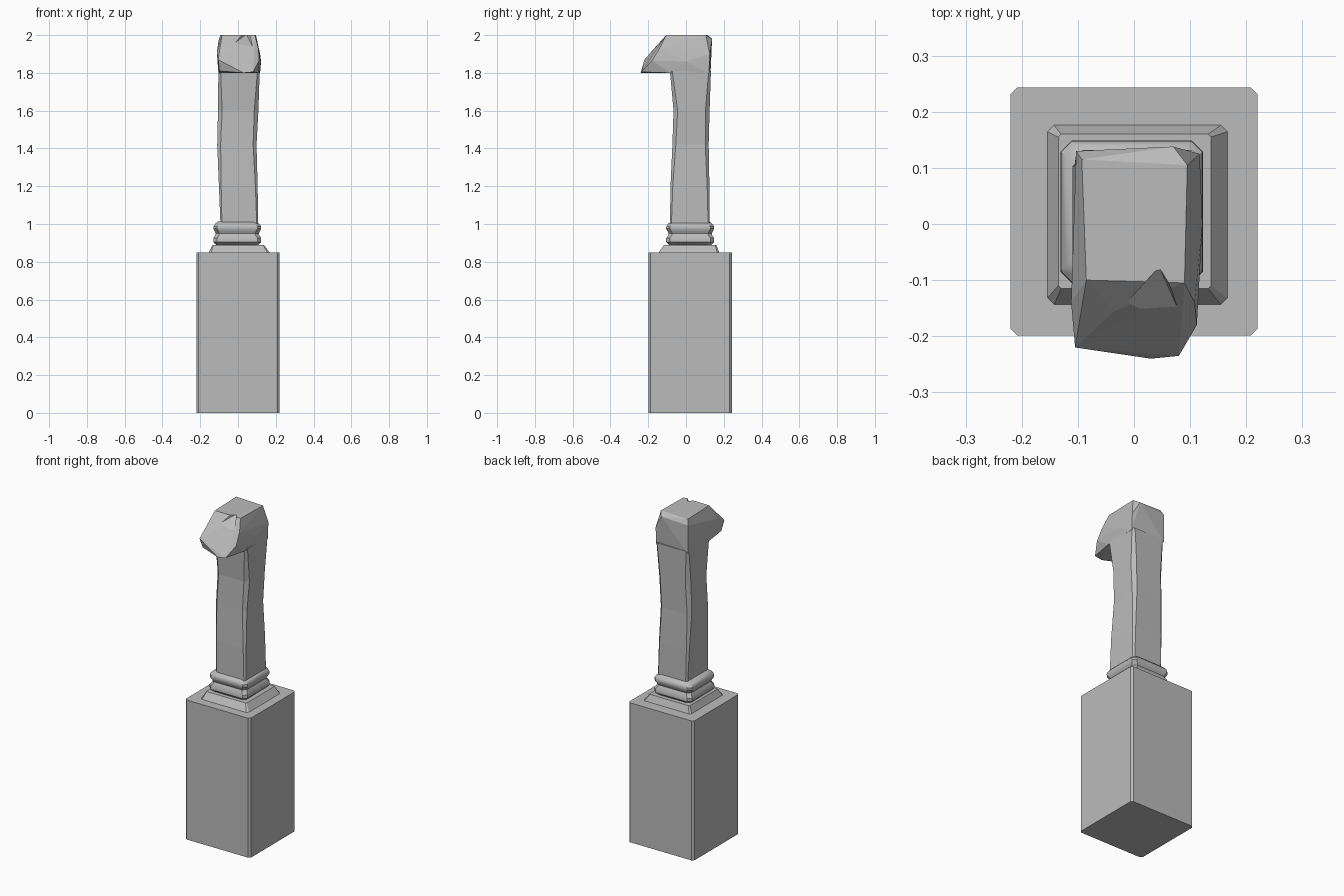
import bpy, bmesh
from mathutils import Vector

old = bpy.data.objects.get("Cube")
if old:
    bpy.data.objects.remove(old)

stone = bpy.data.materials.new("grey stone")
stone.use_nodes = True
GREY = (0.5, 0.5, 0.5, 1)
stone.diffuse_color = GREY
stone.node_tree.nodes["Principled BSDF"].inputs["Base Color"].default_value = GREY


def finish(bm, name):
    bmesh.ops.recalc_face_normals(bm, faces=bm.faces)
    mesh = bpy.data.meshes.new(name)
    bm.to_mesh(mesh)
    bm.free()
    mesh.materials.append(stone)
    obj = bpy.data.objects.new(name, mesh)
    bpy.context.collection.objects.link(obj)
    return obj


def loft(name, rings):
    """Skin a stack of point rings and cap both ends."""
    bm = bmesh.new()
    loops = [[bm.verts.new(p) for p in ring] for ring in rings]
    n = len(loops[0])
    for a, b in zip(loops, loops[1:]):
        for i in range(n):
            j = (i + 1) % n
            bm.faces.new((a[i], a[j], b[j], b[i]))
    bm.faces.new(loops[0])
    bm.faces.new(loops[-1])
    return finish(bm, name)


def chamfered(x0, x1, y0, y1, z, c):
    """Rectangle with cut corners."""
    return [(x0 + c, y0, z), (x1 - c, y0, z), (x1, y0 + c, z), (x1, y1 - c, z),
            (x1 - c, y1, z), (x0 + c, y1, z), (x0, y1 - c, z), (x0, y0 + c, z)]


def hull(name, points):
    bm = bmesh.new()
    for p in points:
        bm.verts.new(p)
    result = bmesh.ops.convex_hull(bm, input=bm.verts)
    spare = [v for v in result["geom_interior"] if isinstance(v, bmesh.types.BMVert)]
    bmesh.ops.delete(bm, geom=spare, context="VERTS")
    return finish(bm, name)


# Tall block and the sloped plinth on it
loft("pedestal", [chamfered(-.22, .22, -.199, .243, z, .012) for z in (0, .85)])
loft("plinth", [chamfered(-.155, .168, -.145, .177, .848, .012),
                chamfered(-.135, .137, -.115, .16, .89, .005)])

# Moulded collar, a rounded profile swept round a chamfered square
profile = [(.108, .885), (.127, .905), (.127, .925), (.117, .94), (.114, .95),
           (.119, .96), (.127, .975), (.126, .988), (.118, 1.0), (.104, 1.012)]
cx, cy = -.004, .022
collar = loft("collar", [chamfered(cx - r, cx + r, cy - r, cy + r, z, .02)
                         for r, z in profile])
bpy.ops.object.select_all(action="DESELECT")
collar.select_set(True)
bpy.context.view_layer.objects.active = collar
bpy.ops.object.shade_smooth_by_angle(angle=.6)

# Roughly hewn shaft, slightly bent and uneven
shaft_levels = [(-.093, .107, -.085, .125, 1.0, .008),
                (-.101, .104, -.082, .124, 1.2, .012),
                (-.110, .098, -.072, .120, 1.42, .018),
                (-.106, .108, -.066, .125, 1.6, .022),
                (-.104, .115, -.085, .132, 1.81, .012)]
loft("shaft", [chamfered(*level) for level in shaft_levels])

# Faceted overhanging head
head = hull("head", [
    (-.104, -.085, 1.80), (.110, -.085, 1.80), (-.103, .13, 1.80), (.117, .122, 1.80),
    (-.105, -.22, 1.87), (-.098, -.20, 1.81), (.03, -.24, 1.80), (.08, -.235, 1.805),
    (.112, -.18, 1.865), (-.112, -.14, 1.91), (-.035, -.155, 1.945),
    (-.085, -.10, 2.0), (.09, -.105, 2.0), (.108, -.14, 1.93),
    (.122, .0, 1.86), (-.093, .115, 2.0), (.095, .105, 2.0),
    (.07, .138, 1.98), (-.103, .13, 1.97), (.117, .125, 1.9)])

# Chip broken out of the front top edge
chip = hull("chip_cutter", [
    (.045, -.076, 2.005), (-.04, -.17, 2.03), (.10, -.16, 2.03),
    (-.035, -.165, 1.945), (.10, -.20, 1.89), (.045, -.30, 1.98)])
chip.hide_render = True
chip.hide_viewport = True
cut = head.modifiers.new("chip", "BOOLEAN")
cut.operation = "DIFFERENCE"
cut.solver = "EXACT"
cut.object = chip
